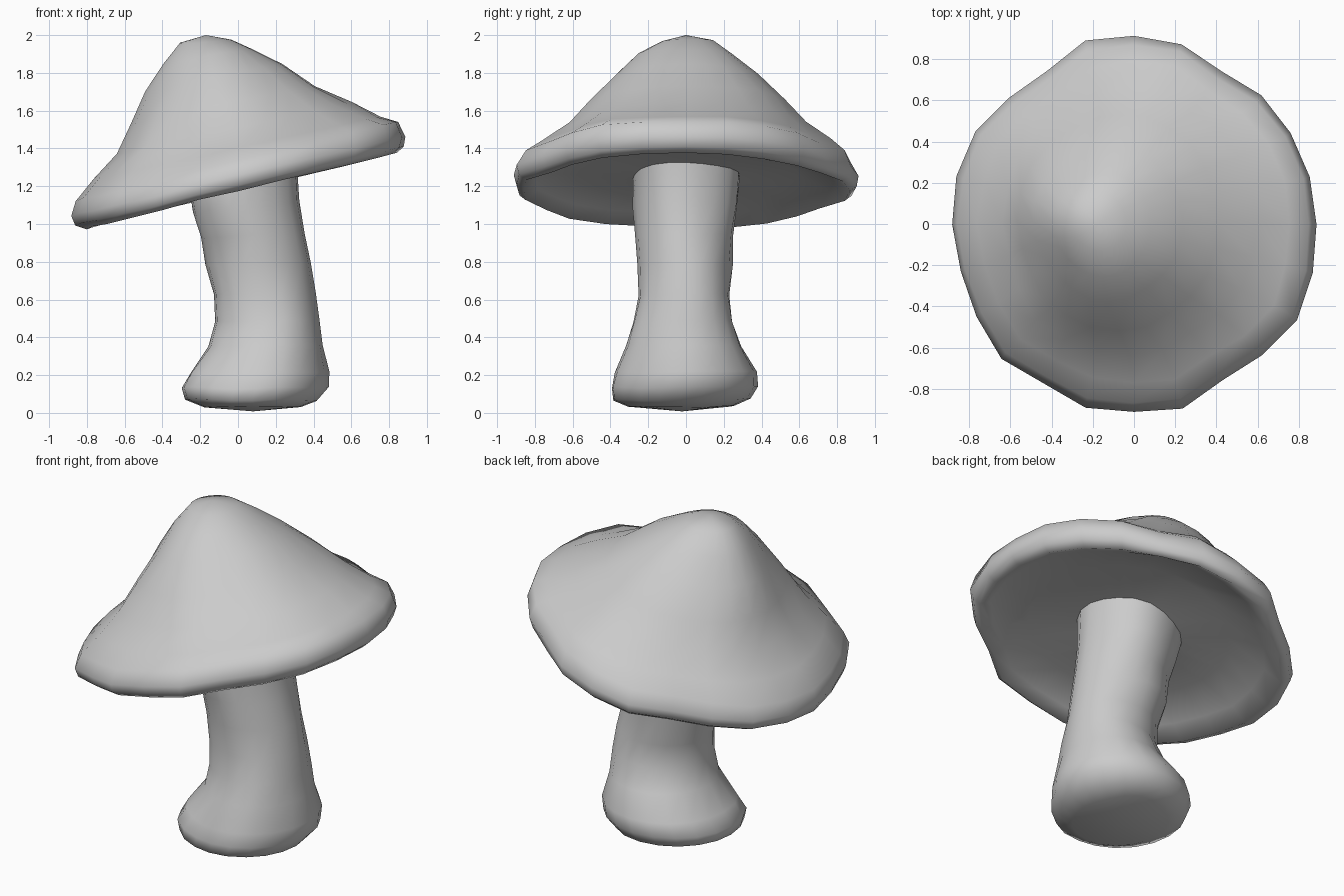
import bpy, bmesh
from math import sin, cos, pi
from mathutils import Vector, noise


def loft(name, rings, n, outline=None, start=None, end=None, wobble=0.01):
    """Skin tilted oval rings (x_left, z_left, x_right, z_right, y_front, y_back, irregularity)."""
    bm = bmesh.new()
    loops = []
    for xl, zl, xr, zr, yf, yb, irr in rings:
        loop = []
        for i in range(n):
            a = 2 * pi * i / n
            s = 1 + irr * (outline[i] / 0.89 - 1) if outline else 1
            c, d = cos(a) * s, sin(a) * s
            p = Vector(((xl + xr) / 2 + (xr - xl) / 2 * c,
                        (yf + yb) / 2 + (yb - yf) / 2 * d,
                        (zl + zr) / 2 + (zr - zl) / 2 * c))
            # gentle hand-sculpted unevenness
            k = wobble * noise.noise(p * 3.5)
            p += Vector((cos(a), sin(a), 0.5)) * k
            loop.append(bm.verts.new(p))
        loops.append(loop)
    for lo, hi in zip(loops, loops[1:]):
        for i in range(n):
            j = (i + 1) % n
            bm.faces.new((lo[i], lo[j], hi[j], hi[i]))
    for tip, loop in ((start, loops[0]), (end, loops[-1])):
        if tip:
            v = bm.verts.new(tip)
            for i in range(n):
                bm.faces.new((loop[i], loop[(i + 1) % n], v))
    bmesh.ops.recalc_face_normals(bm, faces=bm.faces)
    me = bpy.data.meshes.new(name)
    bm.to_mesh(me)
    bm.free()
    for f in me.polygons:
        f.use_smooth = True
    ob = bpy.data.objects.new(name, me)
    bpy.context.collection.objects.link(ob)
    return ob


# Stem: bulbous foot, narrow waist, leaning towards -x, tucked just into the cap
stem = [
    (-0.19, 0.035, 0.34, 0.035, -0.31, 0.25, 0),
    (-0.28, 0.07, 0.43, 0.07, -0.395, 0.33, 0),
    (-0.295, 0.13, 0.485, 0.14, -0.405, 0.37, 0),
    (-0.25, 0.21, 0.485, 0.22, -0.385, 0.37, 0),
    (-0.15, 0.35, 0.455, 0.36, -0.31, 0.30, 0),
    (-0.115, 0.48, 0.435, 0.49, -0.28, 0.25, 0),
    (-0.115, 0.62, 0.415, 0.63, -0.26, 0.235, 0),
    (-0.165, 0.78, 0.385, 0.79, -0.25, 0.245, 0),
    (-0.195, 0.93, 0.36, 0.95, -0.265, 0.245, 0),
    (-0.235, 1.06, 0.32, 1.12, -0.285, 0.265, 0),
    (-0.26, 1.18, 0.305, 1.30, -0.29, 0.285, 0),
    (-0.26, 1.21, 0.305, 1.34, -0.29, 0.285, 0),
]
loft("stem", stem, 20, start=(0.08, -0.02, 0.008), wobble=0.025)

# Cap: tilted cone from hollow underside, round the lip, up to the peak
outline = [.885, .87, .87, .865, .855, .89, .90, .90, .84, .855, .885, .885,
           .885, .865, .885, .91, .885, .90, .885, .90, .85, .885, .91, .89]
cap = [
    (-0.23, 1.18, 0.27, 1.315, -0.26, 0.25, 0.0),
    (-0.50, 1.135, 0.58, 1.38, -0.58, 0.58, 0.5),
    (-0.72, 1.05, 0.77, 1.395, -0.79, 0.78, 1.0),
    (-0.815, 0.975, 0.84, 1.375, -0.86, 0.86, 1.0),
    (-0.875, 0.995, 0.88, 1.41, -0.895, 0.895, 1.0),
    (-0.895, 1.045, 0.895, 1.465, -0.91, 0.905, 1.0),
    (-0.865, 1.12, 0.86, 1.545, -0.865, 0.86, 1.0),
    (-0.76, 1.235, 0.76, 1.57, -0.77, 0.78, 0.9),
    (-0.64, 1.37, 0.60, 1.645, -0.64, 0.66, 0.7),
    (-0.57, 1.53, 0.42, 1.735, -0.51, 0.54, 0.4),
    (-0.49, 1.70, 0.24, 1.85, -0.36, 0.39, 0.2),
    (-0.40, 1.85, 0.09, 1.93, -0.25, 0.25, 0.0),
    (-0.31, 1.96, -0.04, 1.975, -0.14, 0.14, 0.0),
]
loft("cap", cap, 24, outline, end=(-0.17, 0, 2.0), wobble=0.025)
